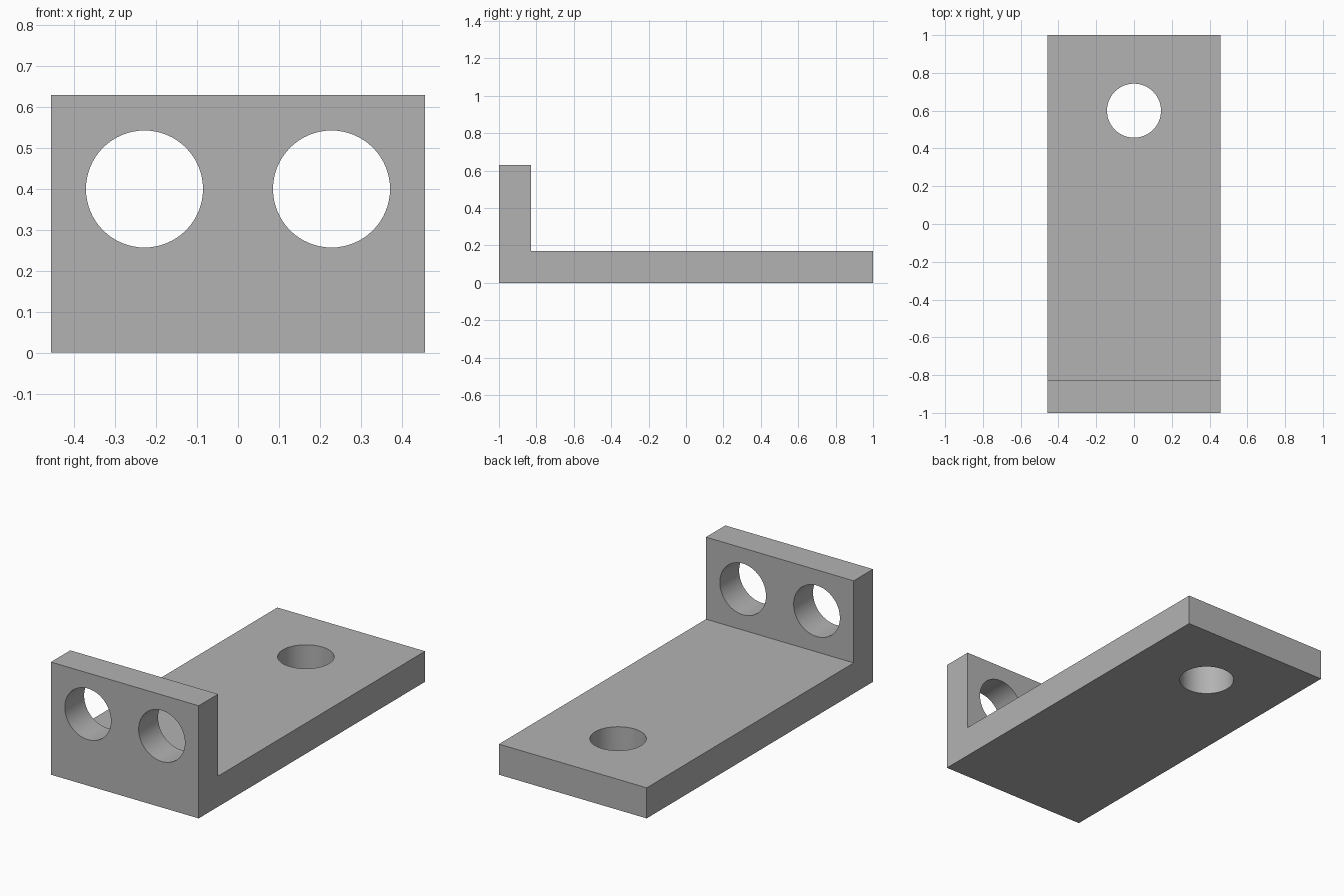
import bpy
import bmesh
from math import pi, radians

if "Cube" in bpy.data.objects:
    bpy.data.objects.remove(bpy.data.objects["Cube"], do_unlink=True)

HALF_WIDTH = 0.457
HEIGHT = 0.63
THICK = 0.171
HOLE_RADIUS = 0.143

grey = bpy.data.materials.new("plain grey")
grey.use_nodes = True
colour = (0.45, 0.45, 0.45, 1)
grey.diffuse_color = colour
grey.node_tree.nodes["Principled BSDF"].inputs["Base Color"].default_value = colour

# L-shaped side profile, extruded across the width
profile = [(-1, 0), (1, 0), (1, THICK), (THICK - 1, THICK),
           (THICK - 1, HEIGHT), (-1, HEIGHT)]
bm = bmesh.new()
side = bm.faces.new([bm.verts.new((-HALF_WIDTH, y, z)) for y, z in profile])
swept = bmesh.ops.extrude_face_region(bm, geom=[side])["geom"]
bmesh.ops.translate(bm, vec=(2 * HALF_WIDTH, 0, 0),
                    verts=[v for v in swept if isinstance(v, bmesh.types.BMVert)])
bmesh.ops.recalc_face_normals(bm, faces=bm.faces)
mesh = bpy.data.meshes.new("angle_bracket")
bm.to_mesh(mesh)
bm.free()
mesh.materials.append(grey)
bracket = bpy.data.objects.new("angle_bracket", mesh)
bpy.context.collection.objects.link(bracket)


def drill(name, location, tilt=0):
    """Cut a round through hole in the bracket."""
    bpy.ops.mesh.primitive_cylinder_add(vertices=64, radius=HOLE_RADIUS, depth=2 * THICK,
                                        location=location, rotation=(tilt, 0, 0))
    cutter = bpy.context.object
    cutter.name = name
    cutter.hide_render = True
    cutter.data.materials.append(grey)
    bpy.ops.object.select_all(action="DESELECT")
    bracket.select_set(True)
    bpy.context.view_layer.objects.active = bracket
    mod = bracket.modifiers.new(name, "BOOLEAN")
    mod.operation = "DIFFERENCE"
    mod.solver = "EXACT"
    mod.object = cutter
    bpy.ops.object.modifier_apply(modifier=name)
    bpy.data.objects.remove(cutter, do_unlink=True)


# Two holes in the upright plate, one in the base
for name, direction in (("right_hole", -1), ("left_hole", 1)):
    drill(name, (direction * HALF_WIDTH / 2, THICK / 2 - 1, 0.4), pi / 2)
drill("base_hole", (0, 0.6, THICK / 2))

bpy.ops.object.shade_smooth_by_angle(angle=radians(30))
